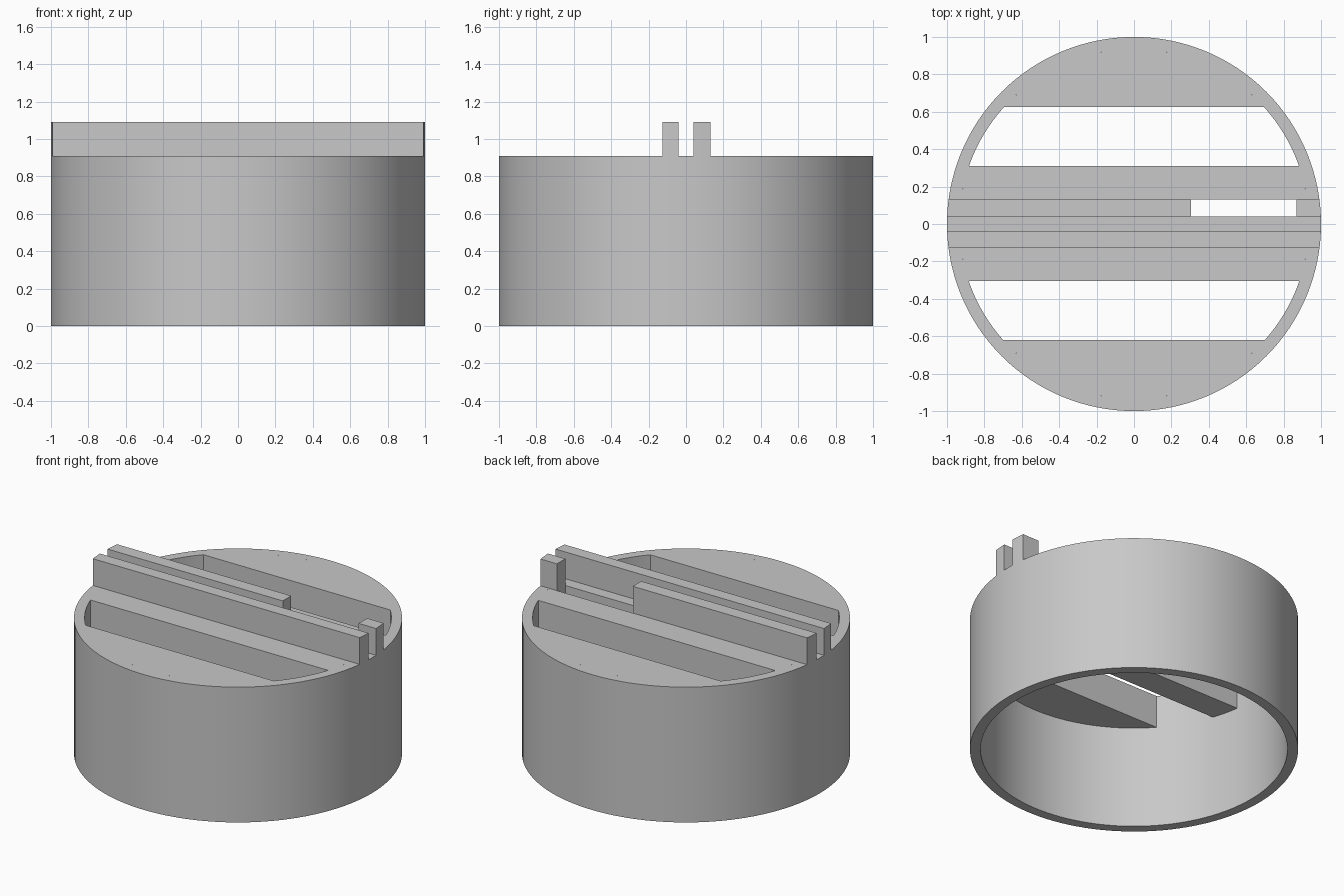
import bpy
import bmesh
import math

if "Cube" in bpy.data.objects:
    bpy.data.objects.remove(bpy.data.objects["Cube"], do_unlink=True)

OUTER, INNER = 1.0, 0.935
DECK_BOTTOM, DECK_TOP, BAR_TOP = 0.69, 0.91, 1.09
SLOT_START, SLOT_END = 0.305, 0.87

grey = bpy.data.materials.new("plain grey")
grey.use_nodes = True
colour = (0.58, 0.58, 0.58, 1)
grey.diffuse_color = colour
grey.node_tree.nodes["Principled BSDF"].inputs["Base Color"].default_value = colour


def finish(name, bm):
    bmesh.ops.recalc_face_normals(bm, faces=bm.faces)
    mesh = bpy.data.meshes.new(name)
    bm.to_mesh(mesh)
    bm.free()
    mesh.materials.append(grey)
    obj = bpy.data.objects.new(name, mesh)
    bpy.context.collection.objects.link(obj)
    bpy.ops.object.select_all(action="DESELECT")
    obj.select_set(True)
    bpy.context.view_layer.objects.active = obj
    bpy.ops.object.shade_smooth_by_angle(angle=math.radians(30))
    return obj


def strip(name, y0, y1, z0, z1, radius, x0=None, x1=None):
    """Slab between two chords of a circle, with optional straight ends."""
    a0 = math.asin(max(-1, y0 / radius))
    a1 = math.asin(min(1, y1 / radius))
    steps = max(3, int((a1 - a0) * 24))
    arc = [a0 + (a1 - a0) * i / steps for i in range(steps + 1)]
    curve = [(radius * math.cos(a), radius * math.sin(a)) for a in arc]
    right = curve if x1 is None else [(x1, y0), (x1, y1)]
    left = [(-x, y) for x, y in curve] if x0 is None else [(x0, y0), (x0, y1)]
    bm = bmesh.new()
    base = bm.faces.new([bm.verts.new((x, y, z0)) for x, y in right + left[::-1]])
    top = bmesh.ops.extrude_face_region(bm, geom=[base])["geom"]
    verts = [v for v in top if isinstance(v, bmesh.types.BMVert)]
    bmesh.ops.translate(bm, verts=verts, vec=(0, 0, z1 - z0))
    bmesh.ops.remove_doubles(bm, verts=bm.verts, dist=0.0001)
    return finish(name, bm)


# Outer wall: rectangular section spun into a ring
bm = bmesh.new()
section = [(INNER, 0), (OUTER, 0), (OUTER, DECK_TOP), (INNER, DECK_TOP)]
verts = [bm.verts.new((r, 0, z)) for r, z in section]
edges = [bm.edges.new((verts[i], verts[(i + 1) % 4])) for i in range(4)]
bmesh.ops.spin(bm, geom=verts + edges, cent=(0, 0, 0), axis=(0, 0, 1),
               angle=math.tau, steps=128, use_duplicate=False)
bmesh.ops.remove_doubles(bm, verts=bm.verts, dist=0.0001)
finish("outer_wall", bm)

# Solid deck segments at the front and back
strip("front_deck", -INNER, -0.62, DECK_BOTTOM, DECK_TOP, INNER)
strip("back_deck", 0.625, INNER, DECK_BOTTOM, DECK_TOP, INNER)

# Central bridge, with a channel underneath and a through slot
strip("bridge_front", -0.305, -0.125, DECK_BOTTOM, DECK_TOP, INNER)
strip("bridge_channel_roof", -0.125, 0.04, 0.85, DECK_TOP, INNER)
strip("bridge_back", 0.13, 0.31, DECK_BOTTOM, DECK_TOP, INNER)
strip("bridge_slot_right", 0.04, 0.13, DECK_BOTTOM, DECK_TOP, INNER, x1=SLOT_START)
strip("bridge_slot_left", 0.04, 0.13, DECK_BOTTOM, DECK_TOP, INNER, x0=SLOT_END)

# Raised rails, the back one interrupted over the slot
strip("front_rail", -0.125, -0.04, DECK_TOP, BAR_TOP, OUTER)
strip("back_rail_long", 0.04, 0.13, DECK_TOP, BAR_TOP, OUTER, x1=SLOT_START)
strip("back_rail_short", 0.04, 0.13, DECK_TOP, BAR_TOP, OUTER, x0=SLOT_END)
